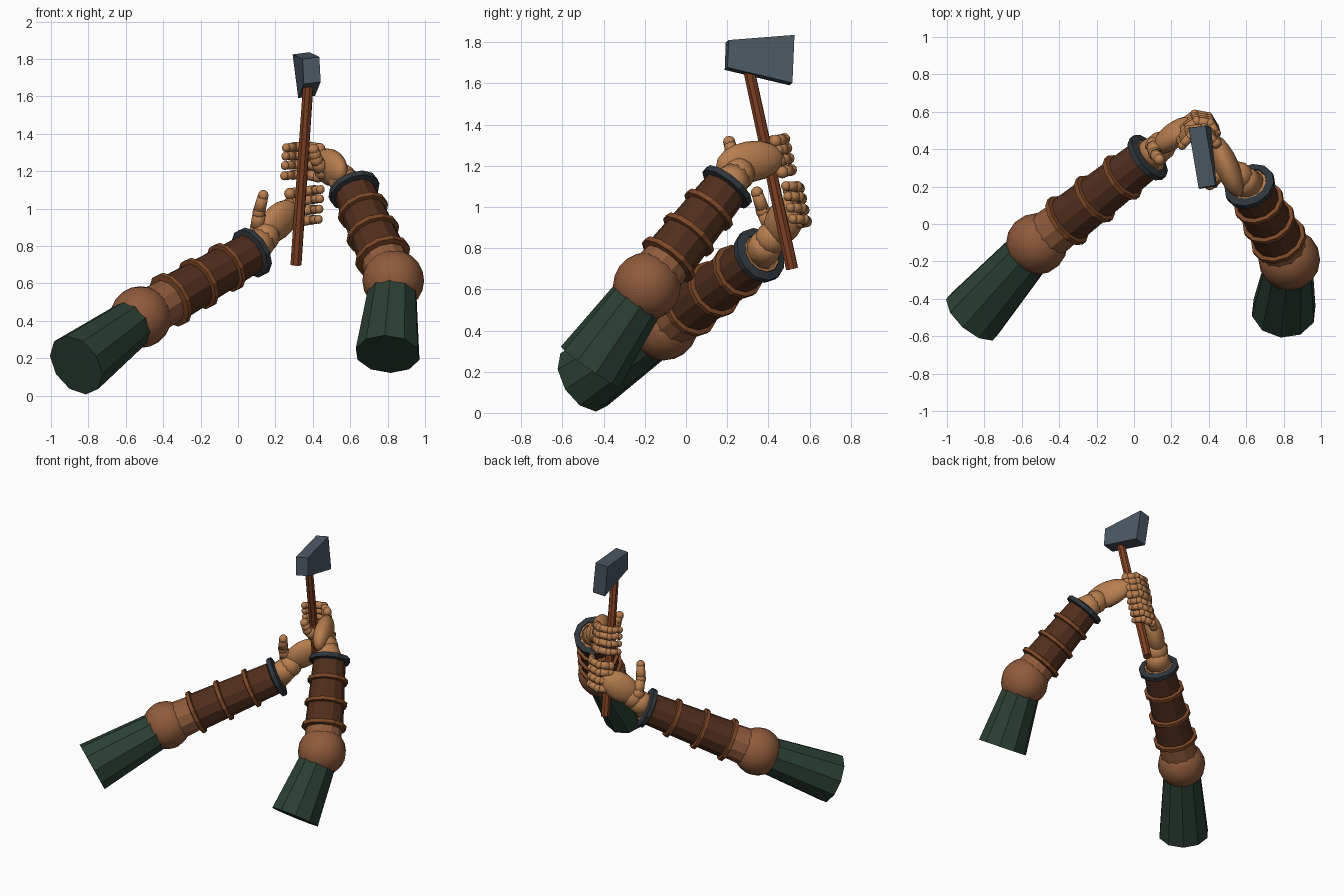
import bpy, bmesh
from math import radians
from mathutils import Vector as V, Matrix

if "Cube" in bpy.data.objects:
    bpy.data.objects.remove(bpy.data.objects["Cube"])


def material(name, *rgb):
    m = bpy.data.materials.new(name)
    m.diffuse_color = [(c / 255) ** 2.2 for c in rgb] + [1]
    m.use_nodes = True
    m.node_tree.nodes["Principled BSDF"].inputs["Base Color"].default_value = m.diffuse_color
    return m


SKIN = material("skin", 182, 125, 80)
ELBOW = material("elbow_leather", 142, 91, 62)
CLOTH = material("green_cloth", 47, 66, 55)
LEATHER = material("dark_leather", 82, 50, 34)
STRAP = material("strap_leather", 122, 72, 42)
IRON = material("dark_iron", 50, 57, 62)
STEEL = material("steel", 78, 89, 100)
WOOD = material("wood", 128, 68, 40)


def finish(name, bm, mat, smooth=False):
    bmesh.ops.recalc_face_normals(bm, faces=bm.faces)
    me = bpy.data.meshes.new(name)
    bm.to_mesh(me)
    bm.free()
    me.materials.append(mat)
    for p in me.polygons:
        p.use_smooth = smooth
    ob = bpy.data.objects.new(name, me)
    bpy.context.collection.objects.link(ob)
    return ob


def add_cone(bm, a, b, ra, rb, n):
    a, b = V(a), V(b)
    d = b - a
    mat = Matrix.Translation((a + b) / 2) @ d.to_track_quat('Z', 'Y').to_matrix().to_4x4()
    bmesh.ops.create_cone(bm, cap_ends=True, segments=n, radius1=ra, radius2=rb,
                          depth=d.length, matrix=mat)


def add_ball(bm, c, r, u=10, v=6):
    bmesh.ops.create_uvsphere(bm, u_segments=u, v_segments=v, radius=r,
                              matrix=Matrix.Translation(V(c)))


def cone(name, a, b, ra, rb, mat, n=10):
    bm = bmesh.new()
    add_cone(bm, a, b, ra, rb, n)
    return finish(name, bm, mat)


def ball(name, c, r, mat):
    bm = bmesh.new()
    add_ball(bm, c, r, 16, 10)
    return finish(name, bm, mat, True)


def band(name, c, axis, r_in, r_out, width, mat, n=12):
    """Flat-sided ring around an axis."""
    bm = bmesh.new()
    h = width / 2
    prof = [(r_in, -h), (r_out, -h * .6), (r_out, h * .6), (r_in, h)]
    rot = Matrix.Translation(V(c)) @ V(axis).to_track_quat('Z', 'Y').to_matrix().to_4x4()
    loops = []
    for i in range(n):
        turn = Matrix.Rotation(radians(360 * i / n), 4, 'Z')
        loops.append([bm.verts.new(rot @ turn @ V((r, 0, z))) for r, z in prof])
    for i in range(n):
        p, q = loops[i], loops[(i + 1) % n]
        for k in range(4):
            bm.faces.new((p[k], p[(k + 1) % 4], q[(k + 1) % 4], q[k]))
    return finish(name, bm, mat)


def digit(name, pts, radii):
    """Jointed finger: tapered bones with a ball at each joint."""
    bm = bmesh.new()
    for i, p in enumerate(pts):
        add_ball(bm, p, radii[i] * 1.08)
        if i:
            add_cone(bm, pts[i - 1], p, radii[i - 1], radii[i], 8)
    return finish(name, bm, SKIN, True)


HAFT_A, HAFT_B = V((.31, .515, .70)), V((.382, .285, 1.76))
HAFT = (HAFT_B - HAFT_A).normalized()


def haft_at(z):
    return HAFT_A.lerp(HAFT_B, (z - HAFT_A.z) / (HAFT_B.z - HAFT_A.z))


def arm(side, shoulder, elbow, wrist, palm, palm_dir, palm_half, finger_z, curl, thumb):
    e, w = V(elbow), V(wrist)
    axis = w - e
    # sleeve, elbow, forearm
    cone(side + "_sleeve", shoulder, e, .175, .125, CLOTH)
    ball(side + "_elbow", e, .165, ELBOW)
    cone(side + "_forearm", e, e + axis * .5, .135, .11, ELBOW, 12)
    cone(side + "_wrist", e + axis * .5, e + axis * 1.03, .11, .098, SKIN, 12)
    # bracer with straps and iron cuff
    cone(side + "_bracer", e + axis * .26, e + axis * .97, .132, .112, LEATHER, 12)
    for i, t in enumerate((.27, .52, .77)):
        r = .132 - .02 * (t - .26) / .71
        band(f"{side}_strap_{i + 1}", e + axis * t, axis, r - .015, r + .021, .042, STRAP)
    band(side + "_cuff", w, axis, .1, .14, .05, IRON)
    # palm and heel of the hand
    x = V(palm_dir).normalized()
    t = x.cross(HAFT).normalized()
    y = t.cross(x)
    m = Matrix((x, y, t)).transposed().to_4x4()
    bm = bmesh.new()
    bmesh.ops.create_uvsphere(
        bm, u_segments=16, v_segments=10, radius=1,
        matrix=Matrix.Translation(V(palm)) @ m @ Matrix.Diagonal((palm_half, .1, .065, 1)))
    finish(side + "_palm", bm, SKIN, True)
    heel = w.lerp(V(palm), .5)
    bm = bmesh.new()
    add_cone(bm, w, heel, .09, .075, 12)
    add_ball(bm, heel, .08, 14, 8)
    finish(side + "_hand_heel", bm, SKIN, True)
    # fingers curled round the haft
    for i, z in enumerate(finger_z):
        h = haft_at(z)
        pts = [h + V((dx, dy, dz)) for dx, dy, dz in curl]
        digit(f"{side}_finger_{i + 1}", pts, (.029, .027, .025, .022))
    digit(side + "_thumb", thumb, (.042, .034, .028))


arm("left", (-.865, -.495, .163), (-.52, -.107, .42), (.073, .355, .765),
    (.215, .475, .93), (.2, .14, .17), .15, (1.09, 1.04, .985, .93),
    [(-.06, .07, -.01), (.0, .118, 0), (.07, .108, .01), (.105, .055, .012)],
    [(.105, .42, .89), (.112, .375, .98), (.135, .345, 1.07)])
arm("right", (.80, -.465, .222), (.83, -.19, .615), (.62, .20, 1.098),
    (.495, .31, 1.22), (-.14, .33, .05), .18, (1.325, 1.28, 1.23, 1.175),
    [(.085, .055, -.005), (.03, .098, .005), (-.05, .09, .005), (-.095, .04, 0)],
    [(.45, .27, 1.2), (.42, .225, 1.26), (.405, .21, 1.315)])

# axe haft
cone("axe_haft", HAFT_A, HAFT_B, .031, .029, WOOD, 8)

# axe head: flared four-point profile given thickness
corners = [(.39, .2, 1.805), (.397, .195, 1.672), (.367, .51, 1.597), (.337, .52, 1.83)]
half = V((.045, .007, .006))
bm = bmesh.new()
a = [bm.verts.new(V(c) - half) for c in corners]
b = [bm.verts.new(V(c) + half) for c in corners]
bm.faces.new(a)
bm.faces.new(b[::-1])
for i in range(4):
    j = (i + 1) % 4
    bm.faces.new((a[i], b[i], b[j], a[j]))
finish("axe_head", bm, STEEL)
